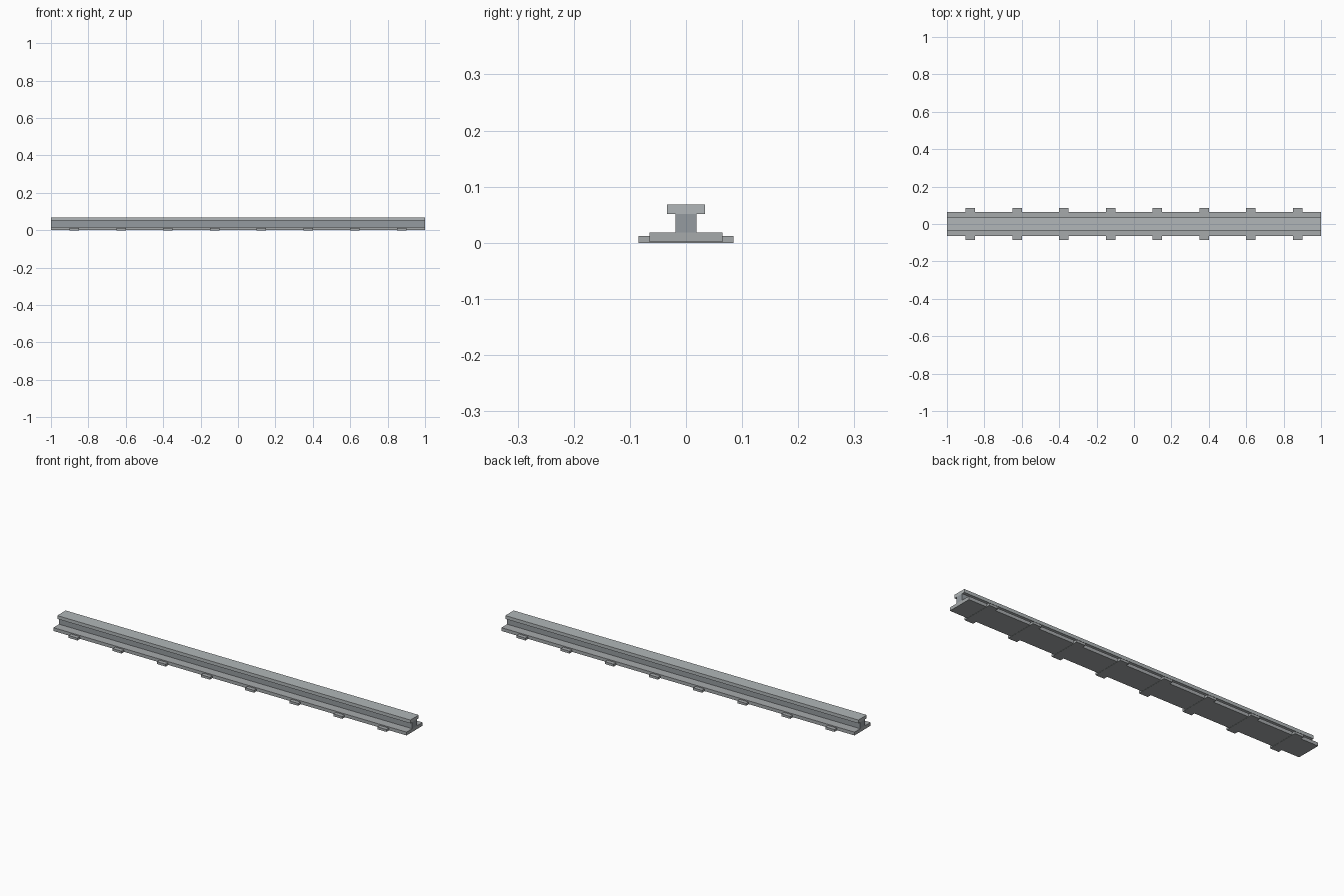
import bpy

if "Cube" in bpy.data.objects:
    bpy.data.objects.remove(bpy.data.objects["Cube"])


def material(name, rgb):
    m = bpy.data.materials.new(name)
    m.diffuse_color = (*rgb, 1)
    m.use_nodes = True
    m.node_tree.nodes["Principled BSDF"].inputs["Base Color"].default_value = m.diffuse_color
    return m


def box(name, x, half_x, half_y, z0, z1, mat):
    bpy.ops.mesh.primitive_cube_add(size=2, location=(x, 0, (z0 + z1) / 2))
    ob = bpy.context.object
    ob.name = name
    ob.scale = (half_x, half_y, (z1 - z0) / 2)
    bpy.ops.object.transform_apply(location=False, rotation=False, scale=True)
    ob.data.materials.append(mat)
    return ob


light = material("light_steel", (0.44, 0.47, 0.48))
dark = material("dark_steel", (0.30, 0.33, 0.35))
mid = material("mid_steel", (0.38, 0.40, 0.41))

# Rail: wide foot, narrow web, running head
box("rail_foot", 0, 1, 0.065, 0.001, 0.018, mid)
box("rail_web", 0, 1, 0.019, 0.018, 0.051, dark)
box("rail_head", 0, 1, 0.034, 0.051, 0.068, light)

# Eight evenly spaced tie plates under the foot
for i in range(8):
    box(f"tie_plate_{i + 1}", -0.875 + 0.25 * i, 0.025, 0.085, 0, 0.012, mid)
